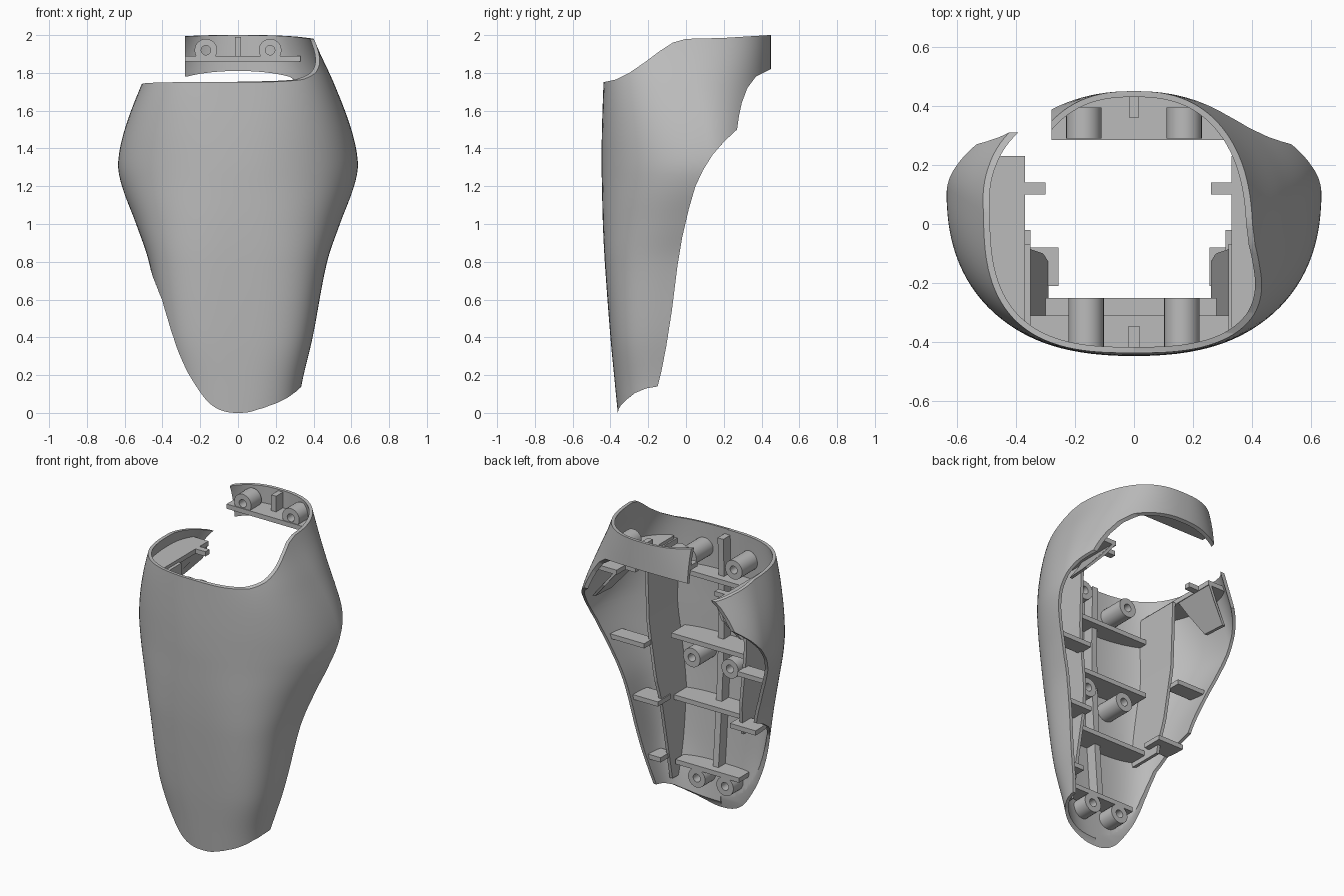
import bpy, bmesh, math

cube = bpy.data.objects.get("Cube")
if cube:
    bpy.data.objects.remove(cube)

grey = bpy.data.materials.new("plain grey")
grey.use_nodes = True
COLOUR = (0.5, 0.5, 0.5, 1)
grey.diffuse_color = COLOUR
grey.node_tree.nodes["Principled BSDF"].inputs["Base Color"].default_value = COLOUR

# Shell sections: height, half width, y of widest point, front y, front and back roundness
SECTIONS = [(-.06, .31, -.12, -.355, 2.4, 2.1), (.14, .335, -.12, -.375, 2.7, 2.1),
            (.4, .395, -.1, -.40, 3.1, 2.1), (.8, .472, -.03, -.43, 3, 2.1),
            (1.0, .54, .04, -.44, 2.7, 2.1), (1.2, .615, .1, -.445, 2.4, 2.1),
            (1.32, .635, .12, -.447, 2.35, 2.1), (1.5, .6, .1, -.445, 2.5, 2.1),
            (1.74, .51, .04, -.437, 2.8, 2.15), (1.92, .427, -.03, -.43, 2.8, 2.4),
            (2.06, .37, -.08, -.42, 2.8, 2.5)]
BACK_Y = .45


def section(z):
    """Smoothly interpolated section values at height z."""
    last = len(SECTIONS) - 1
    i = max(k for k in range(last) if SECTIONS[k][0] <= z or k == 0)
    p, q = SECTIONS[i], SECTIONS[i + 1]
    before, after = SECTIONS[max(i - 1, 0)], SECTIONS[min(i + 2, last)]
    h = q[0] - p[0]
    t = (z - p[0]) / h
    out = []
    for k in range(1, 6):
        m0 = (q[k] - before[k]) / (q[0] - before[0]) * h
        m1 = (after[k] - p[k]) / (after[0] - p[0]) * h
        out.append((2*t**3 - 3*t**2 + 1) * p[k] + (t**3 - 2*t**2 + t) * m0
                   + (3*t**2 - 2*t**3) * q[k] + (t**3 - t**2) * m1)
    return out


def front_y(z, x):
    a, yc, yf, n, _ = section(z)
    return yc - (yc - yf) * max(0, 1 - abs(x / a) ** n) ** (1 / n) + .01


def back_y(z, x):
    a, yc, _, _, n = section(z)
    return yc + (BACK_Y - yc) * max(0, 1 - abs(x / a) ** n) ** (1 / n) - .01


def side_x(z, y):
    a, yc, yf, n, back_n = section(z)
    t, e = ((y - yc) / (BACK_Y - yc), back_n) if y > yc else ((yc - y) / (yc - yf), n)
    return a * max(0, 1 - t ** e) ** (1 / e) - .01


def make(name, bm):
    mesh = bpy.data.meshes.new(name)
    bm.to_mesh(mesh)
    bm.free()
    ob = bpy.data.objects.new(name, mesh)
    bpy.context.scene.collection.objects.link(ob)
    mesh.materials.append(grey)
    return ob


def prism(name, outline, offset):
    """Solid made by sweeping a flat outline along an offset."""
    bm = bmesh.new()
    face = bm.faces.new([bm.verts.new(p) for p in outline])
    moved = bmesh.ops.extrude_face_region(bm, geom=[face])["geom"]
    bmesh.ops.translate(bm, vec=offset,
                        verts=[v for v in moved if isinstance(v, bmesh.types.BMVert)])
    bmesh.ops.recalc_face_normals(bm, faces=bm.faces)
    return make(name, bm)


def steps(a, b, n):
    return [a + (b - a) * i / n for i in range(n + 1)]


def smooth(ob):
    bpy.ops.object.select_all(action="DESELECT")
    ob.select_set(True)
    bpy.context.view_layer.objects.active = ob
    bpy.ops.object.shade_smooth_by_angle(angle=math.radians(35))


# Full tube of the shell
bm = bmesh.new()
SEG = 112
rings = []
for z in steps(-.05, 2.05, 56):
    a, yc, yf, n, back_n = section(z)
    ring = []
    for i in range(SEG):
        c, s = math.cos(math.tau * i / SEG), math.sin(math.tau * i / SEG)
        e, b = (2 / back_n, BACK_Y - yc) if s > 0 else (2 / n, yc - yf)
        ring.append(bm.verts.new((math.copysign(a * abs(c) ** e, c),
                                  yc + math.copysign(b * abs(s) ** e, s), z)))
    rings.append(ring)
for low, high in zip(rings, rings[1:]):
    for i in range(SEG):
        j = (i + 1) % SEG
        bm.faces.new((low[i], low[j], high[j], high[i]))
shell = make("outer_shell", bm)
wall = shell.modifiers.new("wall", "SOLIDIFY")
wall.thickness, wall.offset = .02, -1

# Side profiles (y, z) that trim the shell
rear = [(.37, 1.78), (.325, 1.72), (.295, 1.64), (.28, 1.57), (.27, 1.5), (.2, 1.435),
        (.14, 1.365), (.09, 1.285), (.05, 1.2), (.015, 1.08), (-.02, .93), (-.045, .78)]
left_low = [(-.075, .54), (-.105, .35), (-.13, .22), (-.15, .14), (-.21, .13),
            (-.27, .105), (-.315, .07), (-.345, .04), (-.357, .018), (-.361, 0), (-.6, 0)]
right_low = [(-.13, .74), (-.22, .68), (-.275, .6), (-.3, .5), (-.316, .4),
             (-.33, .22), (-.342, .13), (-.351, .055), (-.357, .02), (-.361, 0), (-.6, 0)]
left_top = [(-.6, 1.75), (-.43, 1.752), (-.37, 1.765), (-.3, 1.8), (-.22, 1.855),
            (-.14, 1.915), (-.07, 1.96), (0, 1.98), (.2, 1.985), (.44, 2), (.6, 2)]
right_top = [(-.6, 1.75), (-.43, 1.752), (.04, 1.74), (.2, 1.71), (.31, 1.68)]
strip = [(.2, 1.985), (.44, 2), (.6, 2), (.6, 1.83), (.45, 1.82), (.37, 1.78), (.2, 1.78)]


def trim_prism(name, profile, x0, x1):
    return prism(name, [(x0, y, z) for y, z in profile], (x1 - x0, 0, 0))


def boolean(ob, other, operation):
    mod = ob.modifiers.new(operation.lower(), "BOOLEAN")
    mod.operation, mod.object, mod.solver = operation, other, "EXACT"


trim = trim_prism("trim_left", left_top + [(.6, 1.83), (.45, 1.82)] + rear + left_low, -.002, 1)
trim_right = trim_prism("trim_right", right_top + rear[2:] + right_low, -1, .002)
trim_strip = trim_prism("trim_strip", strip, -.28, .05)
boolean(trim, trim_right, "UNION")
boolean(trim, trim_strip, "UNION")
boolean(shell, trim, "INTERSECT")
bpy.context.view_layer.update()
done = bpy.data.meshes.new_from_object(
    shell.evaluated_get(bpy.context.evaluated_depsgraph_get()))
shell.modifiers.clear()
shell.data = done
done.materials.clear()
done.materials.append(grey)
for ob in (trim, trim_right, trim_strip):
    bpy.data.objects.remove(ob)
smooth(shell)

# Horizontal ribs across the inside of the front
for k, (z, x0, x1, depth) in enumerate([(.25, -.2, .25, -.25), (.66, -.29, .26, -.25),
                                        (1.05, -.3, .28, -.25), (1.45, -.35, .33, -.31)]):
    prism(f"front_rib_{k}", [(x, front_y(z, x), z) for x in steps(x0, x1, 16)]
          + [(x1, depth, z), (x0, depth, z)], (0, 0, .03))

# Upright spine in the middle of the front
heights = steps(.27, 1.72, 16)
prism("centre_spine", [(-.02, front_y(z, 0), z) for z in heights]
      + [(-.02, front_y(z, 0) + .08, z) for z in reversed(heights)], (.04, 0, 0))


# Upright walls on both sides of the ribs
def wall_x(z, side):
    return (.27 if side > 0 else .3) + .06 * min(1, max(0, (z - .7) / .5))


def wall_back(z):
    return -.24 + .14 * min(1, max(0, (z - .14) / .7)) + .04 * max(0, min(1, z - .84))


for side, name, bottom in ((1, "left_wall", .16), (-1, "right_wall", .63)):
    bm = bmesh.new()
    rows = []
    for z in steps(bottom, 1.63, 22):
        x = wall_x(z, side)
        rows.append([bm.verts.new((side * x, y, z))
                     for y in (front_y(z, x), wall_back(z))])
    for a, b in zip(rows, rows[1:]):
        bm.faces.new((a[0], a[1], b[1], b[0]))
    ob = make(name, bm)
    mod = ob.modifiers.new("thickness", "SOLIDIFY")
    mod.thickness, mod.offset = .02, 0

# Shelves between the walls and the shell
for side, name in ((1, "left"), (-1, "right")):
    edge = .33 if side > 0 else .37
    for k, (z, x, y0, y1) in enumerate([(.3, .27, -.24, -.13), (.68, .255, -.21, -.08),
                                        (1.06, edge - .02, -.12, -.02),
                                        (1.62, edge, -.35, .23)]):
        if side < 0 and z < .5:
            continue
        outline = [(side * max(x, min(side_x(z, y), side_x(z + .03, y))), y, z)
                   for y in steps(y0, y1, 16)]
        prism(f"{name}_shelf_{k}", outline + [(side * x, y1, z), (side * x, y0, z)], (0, 0, .03))
    # Leaning plate under the top shelf, down to the calf edge
    plate = [(edge, -.05, 1.63), (edge, .23, 1.63), (.41, .23, 1.53),
             (.51, .19, 1.42), (.5, .04, 1.42), (.41, 0, 1.53)]
    prism(f"{name}_calf_plate", [(side * x, y, z) for x, y, z in plate], (side * .02, 0, 0))
    prism(f"{name}_shelf_tab", [(side * x, y, 1.62) for x, y in (
        (edge, .1), (edge, .14), (edge - .07, .14), (edge - .07, .1))], (0, 0, .03))


# Hollow screw posts
def post(name, x, z, y0, y1):
    bm = bmesh.new()
    rings = []
    for r, y in ((.06, y0), (.06, y1), (.025, y1), (.025, y0)):
        rings.append([bm.verts.new((x + r * math.cos(math.tau * i / 28), y,
                                    z + r * math.sin(math.tau * i / 28))) for i in range(28)])
    for k in range(4):
        a, b = rings[k], rings[(k + 1) % 4]
        for i in range(28):
            j = (i + 1) % 28
            bm.faces.new((a[i], a[j], b[j], b[i]))
    bmesh.ops.recalc_face_normals(bm, faces=bm.faces)
    smooth(make(name, bm))


for side, name in ((1, "left"), (-1, "right")):
    for level, z, x in (("low", .2, .1), ("middle", .96, .135), ("high", 1.6, .162)):
        post(f"{name}_{level}_post", side * x, z, -.25, front_y(z, x + .03))
    post(f"{name}_back_post", side * .17, 1.92, .29, back_y(1.94, .22))

# Shelf and fin inside the back strip
prism("back_shelf", [(x, back_y(1.9, x), 1.86) for x in steps(-.28, .33, 16)]
      + [(.33, .285, 1.86), (-.28, .285, 1.86)], (0, 0, .03))
prism("back_fin", [(-.017, .36, 1.88), (-.017, .435, 1.88),
                   (-.017, .435, 1.99), (-.017, .36, 1.99)], (.034, 0, 0))
